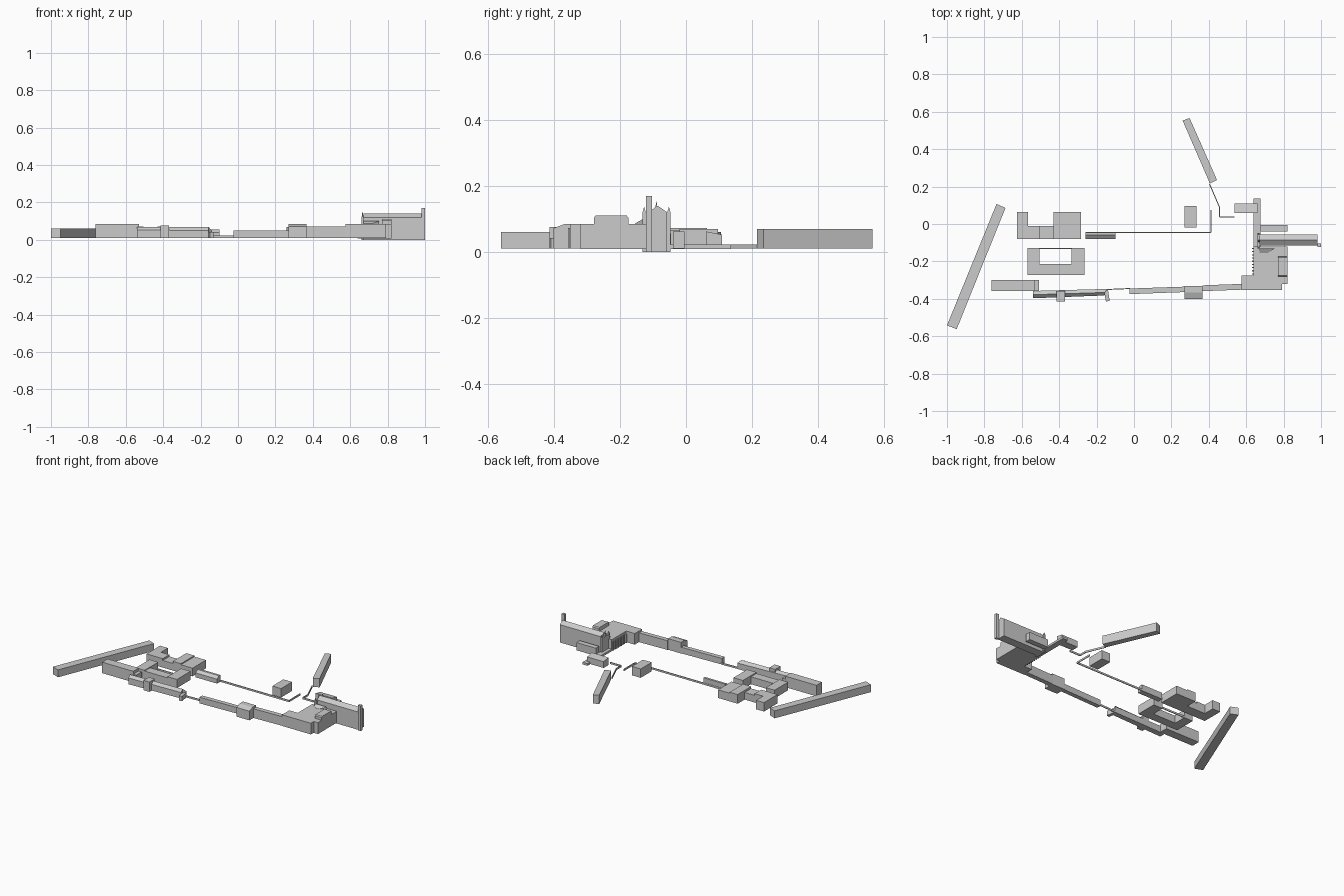
import bpy, bmesh
from mathutils import Vector

if "Cube" in bpy.data.objects:
    bpy.data.objects.remove(bpy.data.objects["Cube"])

BASE = 0.01


def mesh(name, verts, faces):
    me = bpy.data.meshes.new(name)
    me.from_pydata(verts, [], faces)
    bm = bmesh.new()
    bm.from_mesh(me)
    bmesh.ops.recalc_face_normals(bm, faces=bm.faces)
    bm.to_mesh(me)
    bm.free()
    ob = bpy.data.objects.new(name, me)
    bpy.context.collection.objects.link(ob)
    return ob


def prism(name, pts, top, z0=BASE):
    """Vertical extrusion of a plan outline; top may be one height or one per corner."""
    n = len(pts)
    tops = top if isinstance(top, (list, tuple)) else [top] * n
    verts = [(x, y, z0) for x, y in pts] + [(x, y, t) for (x, y), t in zip(pts, tops)]
    faces = [tuple(range(n)), tuple(range(n, 2 * n))]
    faces += [(i, (i + 1) % n, n + (i + 1) % n, n + i) for i in range(n)]
    return mesh(name, verts, faces)


def box(name, x0, x1, y0, y1, top, z0=BASE):
    return prism(name, [(x0, y0), (x1, y0), (x1, y1), (x0, y1)], top, z0)


def extrude_x(name, x0, x1, profile):
    """Extrude a (y, z) profile along x."""
    n = len(profile)
    verts = [(x, y, z) for x in (x0, x1) for y, z in profile]
    faces = [tuple(range(n)), tuple(range(n, 2 * n))]
    faces += [(i, (i + 1) % n, n + (i + 1) % n, n + i) for i in range(n)]
    return mesh(name, verts, faces)


def wall(name, path, top, width=0.005):
    for i, (a, b) in enumerate(zip(path, path[1:])):
        a, b = Vector(a), Vector(b)
        d = (b - a).normalized()
        s = Vector((-d.y, d.x)) * width / 2
        prism(f"{name}_{i}", [a - s, b - s, b + s, a + s], top)


def spike(name, x, y, r, z0, z1):
    verts = [(x - r, y - r, z0), (x + r, y - r, z0), (x + r, y + r, z0), (x - r, y + r, z0), (x, y, z1)]
    mesh(name, verts, [(0, 1, 2, 3), (0, 1, 4), (1, 2, 4), (2, 3, 4), (3, 0, 4)])


# Slanted detached blocks
prism("west_slanted_block", [(-1, -.542), (-.948, -.562), (-.687, .086), (-.735, .107)], .06)
prism("north_slanted_block", [(.26, .553), (.297, .567), (.444, .235), (.406, .216)], .069)

# Low boundary walls
wall("north_boundary", [(.404, .214), (.457, .09), (.457, .037), (.537, .037)], .022)
wall("central_boundary", [(-.26, -.045), (.412, -.045), (.412, .075)], .022)
wall("south_boundary", [(-.14, -.35), (-.02, -.345)], .022)

# North-west courtyard building
box("northwest_left_wing", -.626, -.567, -.01, .064, .07)
box("northwest_left_block", -.626, -.505, -.08, -.01, .07)
box("northwest_link", -.505, -.43, -.08, -.01, .058)
box("northwest_right_wing", -.43, -.37, -.08, .064, .072)
box("northwest_end_wing", -.37, -.283, -.08, .064, .065)
extrude_x("northwest_annex", -.26, -.1, [(-.08, BASE), (-.08, .04), (-.06, .055), (-.045, .055), (-.045, BASE)])

# U-shaped courtyard building
box("courtyard_left_wing", -.57, -.505, -.273, -.128, .065)
box("courtyard_south_range", -.505, -.334, -.273, -.214, .06)
box("courtyard_right_wing", -.334, -.264, -.273, -.128, .068)
wall("courtyard_screen", [(-.505, -.13), (-.334, -.13)], .022)

# South-west row
box("southwest_block", -.762, -.53, -.358, -.3, .084)
box("southwest_block_end", -.53, -.507, -.358, -.3, .065)
prism("southwest_row_front", [(-.54, -.397), (-.157, -.382), (-.157, -.366), (-.54, -.378)],
      [.052, .05, .068, .068])
prism("southwest_row_back", [(-.54, -.378), (-.157, -.366), (-.14, -.347), (-.54, -.358)],
      [.068, .068, .05, .055])
box("southwest_porch", -.414, -.37, -.415, -.358, .076)
prism("southwest_row_end", [(-.15, -.415), (-.13, -.41), (-.14, -.347), (-.162, -.35)], .042)

# Long south range
prism("south_range_low", [(-.025, -.375), (.27, -.364), (.27, -.335), (-.025, -.345)], .051)
prism("south_range_high", [(.366, -.359), (.58, -.351), (.58, -.32), (.366, -.328)], .072)
box("south_gatehouse", .27, .366, -.367, -.332, .085)
box("south_gatehouse_front", .27, .366, -.402, -.367, [.072, .072, .085, .085])
box("southeast_corner_block", .575, .79, -.353, -.275, .085)

# East hall and its raised roof
box("east_hall", .638, .82, -.32, -.12, .085, .008)
extrude_x("hall_raised_roof", .77, .82, [(-.28, .08), (-.28, .103), (-.275, .11), (-.18, .11), (-.175, .103), (-.175, .08)])
prism("hall_sloped_roof", [(.67, -.155), (.715, -.155), (.755, -.13), (.67, -.13)], [.086, .086, .1, .1], .08)
for i in range(9):
    y = -.27 + i * .017
    box(f"hall_buttress_{i}", .63, .638, y, y + .006, .07)

# North-east forecourt and side buildings
box("east_forecourt", .638, .676, -.12, .137, .022, .008)
box("northeast_lodge", .537, .66, .06, .11, [.062, .062, .052, .052])
box("chapel_north_building", .676, .82, -.04, -.005, .062)
box("free_standing_block", .27, .335, -.02, .097, .07)

# Chapel: walls with a pitched roof, end front, spikes and corner tower
extrude_x("chapel", .67, .98, [(-.115, 0), (-.115, .12), (-.086, .14), (-.057, .12), (-.057, 0)])
box("chapel_tower", .98, 1.0, -.122, -.104, .17, 0)
box("chapel_end_front", .66, .672, -.13, -.048, .115, 0)
for i, (y, z) in enumerate([(-.127, .137), (-.09, .156), (-.052, .137)]):
    box(f"chapel_pier_{i}", .66, .672, y - .005, y + .005, .12, 0)
    spike(f"chapel_spike_{i}", .666, y, .005, .12, z)
